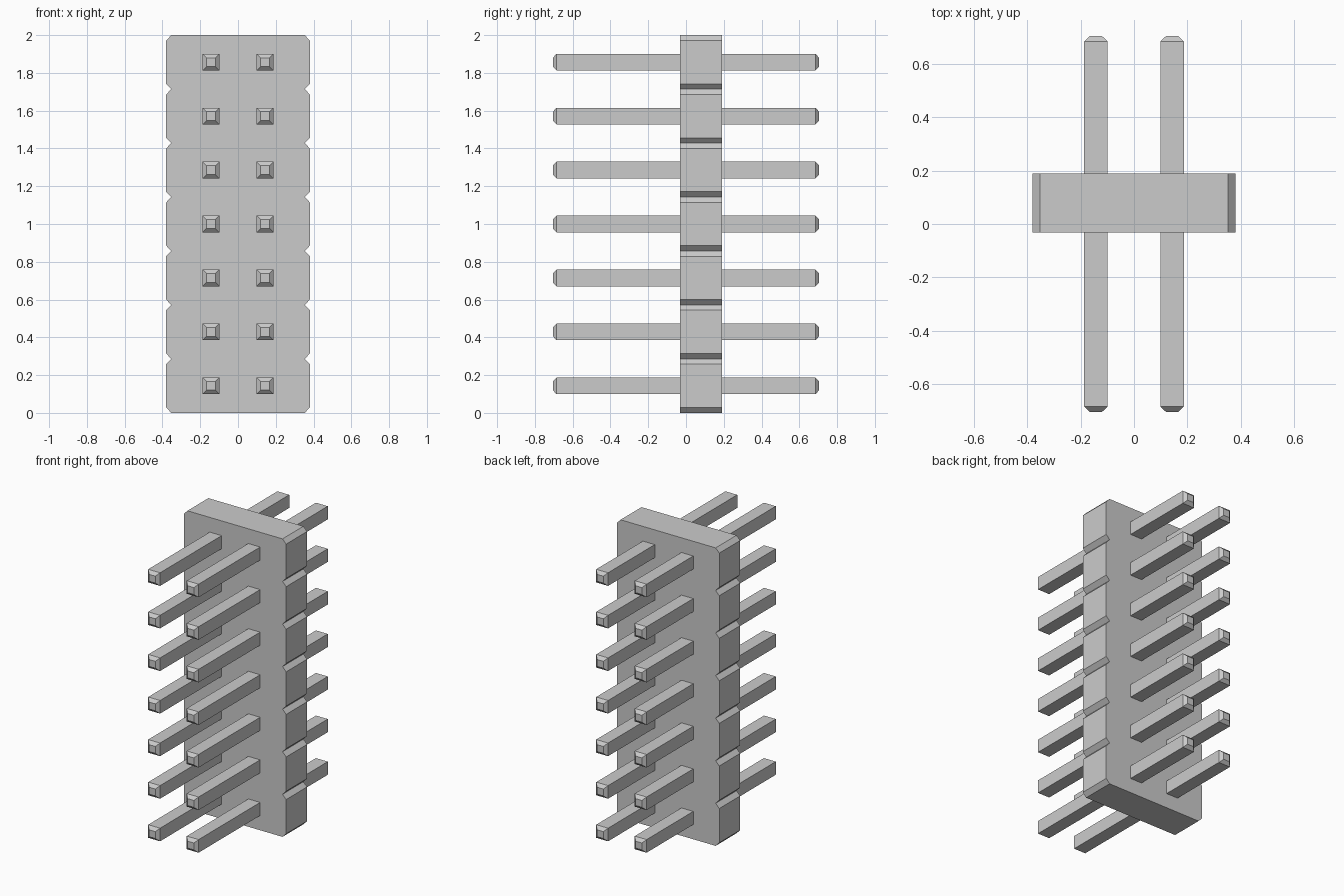
import bpy, bmesh

if "Cube" in bpy.data.objects:
    bpy.data.objects.remove(bpy.data.objects["Cube"])

ROWS = 7
PITCH = 2 / ROWS


def loft(name, rings):
    """Solid skinned through matching rings of points, capped at both ends."""
    bm = bmesh.new()
    loops = [[bm.verts.new(p) for p in ring] for ring in rings]
    n = len(loops[0])
    for a, b in zip(loops, loops[1:]):
        for i in range(n):
            j = (i + 1) % n
            bm.faces.new((a[i], a[j], b[j], b[i]))
    bm.faces.new(loops[0])
    bm.faces.new(loops[-1])
    bmesh.ops.recalc_face_normals(bm, faces=bm.faces)
    mesh = bpy.data.meshes.new(name)
    bm.to_mesh(mesh)
    bm.free()
    obj = bpy.data.objects.new(name, mesh)
    bpy.context.collection.objects.link(obj)
    return obj


# Housing: notched outline in x-z, extruded along y
WIDE, NECK, CUT = 0.38, 0.353, 0.028
right = []
for k in range(ROWS):
    z0, z1 = k * PITCH, (k + 1) * PITCH
    right += [(NECK, z0), (WIDE, z0 + CUT), (WIDE, z1 - CUT)]
right.append((NECK, 2.0))
outline = right + [(-x, z) for x, z in reversed(right)]
loft("housing", [[(x, y, z) for x, z in outline] for y in (-0.032, 0.19)])

# Pins: square bars with tapered tips, repeated up the housing and mirrored
COLUMN_X, HALF, TIP = 0.143, 0.044, 0.023
stations = [(-0.705, TIP), (-0.685, HALF), (0.685, HALF), (0.705, TIP)]
square = [(-1, -1), (1, -1), (1, 1), (-1, 1)]
pins = loft("pins", [[(COLUMN_X + sx * h, y, PITCH / 2 + sz * h) for sx, sz in square]
                     for y, h in stations])
rows = pins.modifiers.new("rows", 'ARRAY')
rows.count = ROWS
rows.use_relative_offset = False
rows.use_constant_offset = True
rows.constant_offset_displace = (0, 0, PITCH)
mirror = pins.modifiers.new("columns", 'MIRROR')
mirror.use_axis = (True, False, False)
